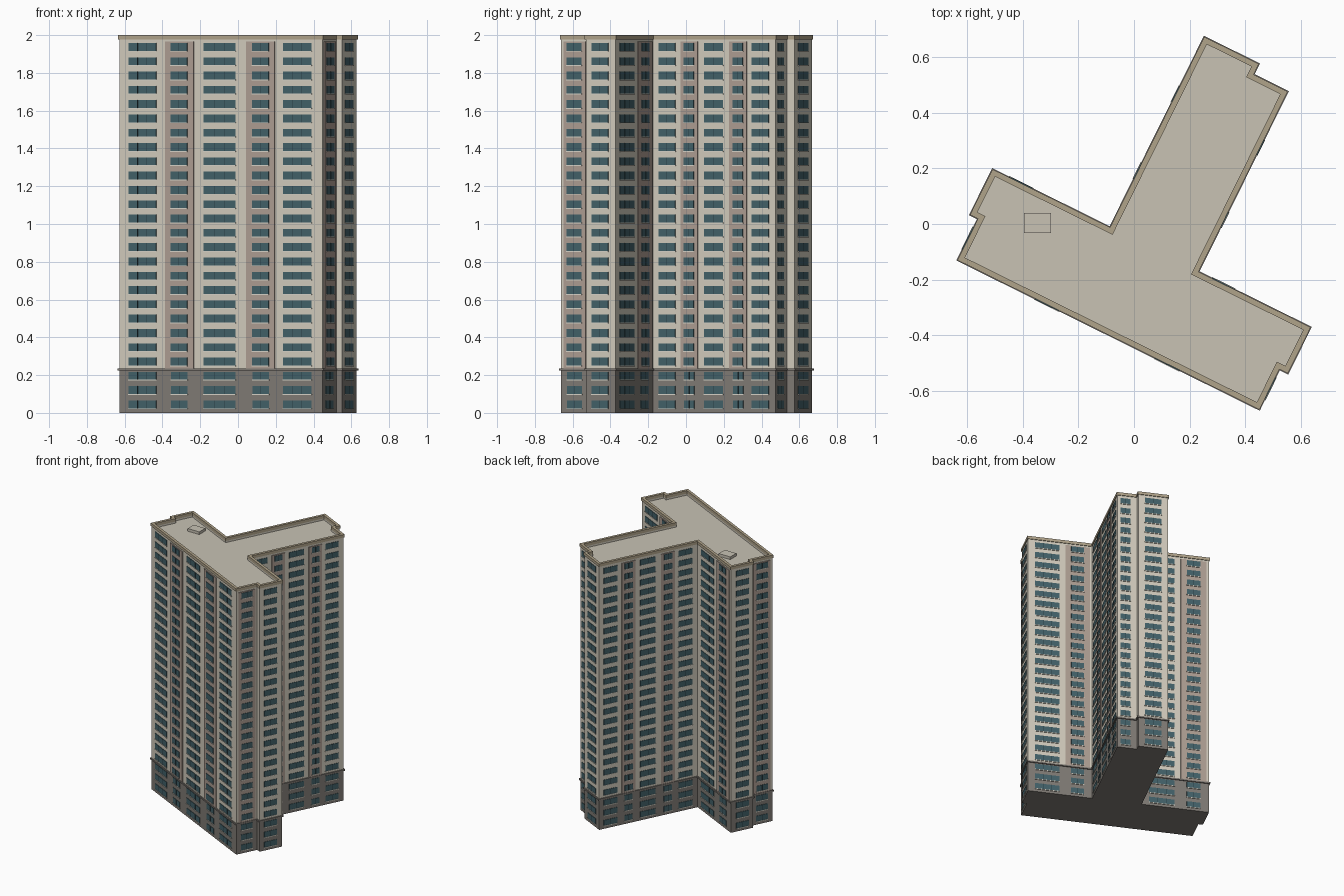
import bpy, bmesh, math
from mathutils import Matrix, Vector

if "Cube" in bpy.data.objects:
    bpy.data.objects.remove(bpy.data.objects["Cube"])

ROT = Matrix.Rotation(math.radians(-26.34), 4, 'Z')


def srgb(*c):
    return [((v / 255 + 0.055) / 1.055) ** 2.4 if v > 10 else v / 3295 for v in c] + [1]


def material(name, *c):
    m = bpy.data.materials.new(name)
    m.diffuse_color = srgb(*c)
    m.use_nodes = True
    m.node_tree.nodes["Principled BSDF"].inputs["Base Color"].default_value = m.diffuse_color
    return m


CREAM = material("cream_wall", 210, 204, 189)
TAUPE = material("taupe_bay", 174, 158, 147)
GREY = material("grey_base", 128, 123, 117)
GLASS = material("teal_glass", 66, 97, 105)
FRAME = material("dark_frame", 42, 62, 68)
ROOF = material("roof_stone", 200, 194, 180)
COPING = material("tan_coping", 176, 163, 138)
SILL = material("pale_sill", 216, 212, 200)


def finish(bm, name, mats, rotate=True):
    bmesh.ops.recalc_face_normals(bm, faces=bm.faces)
    if rotate:
        bm.transform(ROT)
    me = bpy.data.meshes.new(name)
    bm.to_mesh(me)
    bm.free()
    for m in mats:
        me.materials.append(m)
    ob = bpy.data.objects.new(name, me)
    bpy.context.collection.objects.link(ob)
    return ob


def offset(pts, t):
    """Grow a right-angled counter-clockwise outline by t."""
    out = []
    for i, p in enumerate(pts):
        a = (p - pts[i - 1]).normalized()
        b = (pts[(i + 1) % len(pts)] - p).normalized()
        out.append(p + t * Vector((a.y + b.y, -a.x - b.x)))
    return out


def prism(name, pts, z0, z1, mats, top_mat=0):
    bm = bmesh.new()
    lo = [bm.verts.new((p.x, p.y, z0)) for p in pts]
    hi = [bm.verts.new((p.x, p.y, z1)) for p in pts]
    n = len(pts)
    bm.faces.new(lo[::-1])
    bm.faces.new(hi).material_index = top_mat
    for i in range(n):
        j = (i + 1) % n
        bm.faces.new((lo[i], lo[j], hi[j], hi[i]))
    return finish(bm, name, mats)


def ring(name, outer, inner, z0, z1, mat):
    bm = bmesh.new()
    loops = [[bm.verts.new((p.x, p.y, z)) for p in pts]
             for pts, z in ((outer, z0), (outer, z1), (inner, z1), (inner, z0))]
    n = len(outer)
    for k in range(4):
        a, b = loops[k], loops[(k + 1) % 4]
        for i in range(n):
            j = (i + 1) % n
            bm.faces.new((a[i], a[j], b[j], b[i]))
    return finish(bm, name, [mat])


def wall_box(bm, p, d, s0, s1, z0, z1, depth0, depth1):
    """Box on a wall: s runs along the wall, depth runs outward."""
    n = Vector((d.y, -d.x))
    v = []
    for z in (z0, z1):
        for s, e in ((s0, depth0), (s1, depth0), (s1, depth1), (s0, depth1)):
            q = p + d * s + n * e
            v.append(bm.verts.new((q.x, q.y, z)))
    for f in ((0, 3, 2, 1), (4, 5, 6, 7), (0, 1, 5, 4), (1, 2, 6, 5), (2, 3, 7, 6), (3, 0, 4, 7)):
        bm.faces.new([v[i] for i in f])


# Footprint: a long bar with a wing and small notches at the three ends
rim = [Vector(p) for p in (
    (-.511, -.398), (.700, -.398), (.700, -.236), (.734, -.236), (.734, -.051),
    (.284, -.051), (.284, .672), (.147, .672), (.147, .715), (-.072, .715),
    (-.072, -.049), (-.543, -.049), (-.543, -.232), (-.511, -.232))]
wall = offset(rim, -.005)
BASE_TOP, ROOF_Z = .23, 1.965

prism("base_storeys", wall, 0, BASE_TOP, [GREY])
prism("tower_walls", wall, BASE_TOP, ROOF_Z, [CREAM, ROOF], 1)
ring("base_ledge", offset(rim, .003), offset(wall, -.005), .224, .235, GREY)
ring("parapet", wall, offset(wall, -.014), ROOF_Z - .002, 1.98, CREAM)
ring("parapet_coping", rim, offset(wall, -.015), 1.978, 2.0, COPING)

# Roof hatch
bm = bmesh.new()
bmesh.ops.create_cube(bm, size=1, matrix=Matrix.Translation((-.347, .003, 1.974))
                      @ Matrix.Diagonal((.096, .072, .022, 1)))
finish(bm, "roof_hatch", [ROOF], False)

# Bays per wall: (window start, window end, taupe start, taupe end), as parts of its length
long_side = [(.045, .182, 0, 0), (.255, .336, .226, .367), (.416, .572, 0, 0),
             (.655, .737, .625, .765), (.805, .945, 0, 0)]
short_side = [(.11, .486, 0, 0), (.67, .87, .58, .96)]
bays = {0: long_side, 5: long_side, 9: long_side, 4: short_side, 10: short_side,
        1: [(.22, .76, .1, .9)], 13: [(.24, .78, .1, .9)],
        3: [(.2, .76, 0, 0)], 11: [(.24, .8, 0, 0)],
        6: [(.17, .68, 0, 0)], 8: [(.22, .78, 0, 0)]}

strips, glass, frames, sills = (bmesh.new() for _ in range(4))
ROWS, STEP, HALF = 26, .0757, .0205
for edge, items in bays.items():
    p = wall[edge]
    span = wall[(edge + 1) % len(wall)] - p
    length, d = span.length, span.normalized()
    for w0, w1, t0, t1 in items:
        out = 0
        if t1:
            wall_box(strips, p, d, t0 * length, t1 * length, BASE_TOP, ROOF_Z, -.004, .005)
            out = .005
        s0, s1 = w0 * length, w1 * length
        panes = 3 if s1 - s0 > .13 else 2
        for r in range(ROWS):
            z = .045 + STEP * r
            e = out if r > 2 else 0
            wall_box(glass, p, d, s0, s1, z - HALF, z + HALF, e - .003, e + .003)
            for k in range(1, panes):
                s = s0 + (s1 - s0) * k / panes
                wall_box(frames, p, d, s - .0015, s + .0015, z - HALF, z + HALF, e, e + .0045)
            wall_box(sills, p, d, s0 - .002, s1 + .002, z - HALF - .005, z - HALF, e - .003, e + .005)

finish(strips, "taupe_bays", [TAUPE])
finish(glass, "windows", [GLASS])
finish(frames, "window_mullions", [FRAME])
finish(sills, "window_sills", [SILL])
